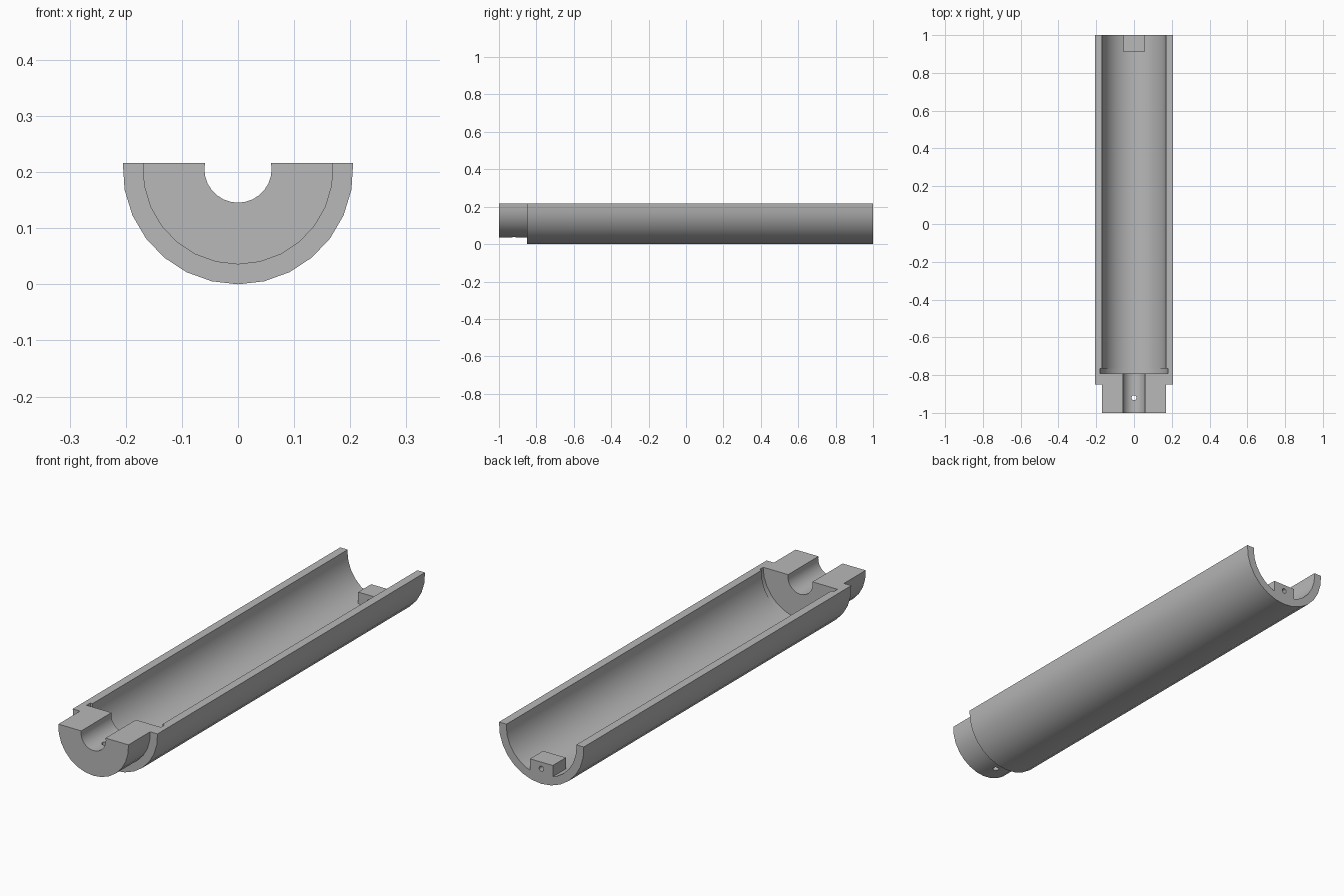
import bpy, bmesh, math
from mathutils import Matrix

cube = bpy.data.objects.get("Cube")
if cube:
    bpy.data.objects.remove(cube, do_unlink=True)

AXIS = 0.2055   # height of the tube axis
TOP = 0.216     # height of the flat split plane
STEPS = 14      # facets around each half arc

grey = bpy.data.materials.new("plain grey")
grey.use_nodes = True
color = (0.48, 0.48, 0.48, 1)
grey.diffuse_color = color
grey.node_tree.nodes["Principled BSDF"].inputs["Base Color"].default_value = color


def make_object(name, bm):
    bmesh.ops.recalc_face_normals(bm, faces=bm.faces)
    mesh = bpy.data.meshes.new(name)
    bm.to_mesh(mesh)
    bm.free()
    mesh.materials.append(grey)
    obj = bpy.data.objects.new(name, mesh)
    bpy.context.collection.objects.link(obj)
    return obj


def half_round(name, stations):
    """Loft half discs with a shared flat top along y."""
    bm = bmesh.new()
    rows = []
    for y, r in stations:
        end = math.pi / 2 + math.asin((TOP - AXIS) / r)
        angles = [end * (2 * i / STEPS - 1) for i in range(STEPS + 1)]
        rows.append([bm.verts.new((r * math.sin(a), y, AXIS - r * math.cos(a)))
                     for a in angles])
    for a, b in zip(rows, rows[1:]):
        for i in range(STEPS):
            bm.faces.new((a[i], a[i + 1], b[i + 1], b[i]))
    bm.faces.new(rows[0])
    bm.faces.new(rows[-1])
    bm.faces.new([r[0] for r in rows] + [r[-1] for r in reversed(rows)])
    return make_object(name, bm)


def rod(name, radius, start, end, z, sides, y=None):
    """Cylinder along y, or along z when a y position is given."""
    bm = bmesh.new()
    bmesh.ops.create_cone(bm, cap_ends=True, segments=sides, radius1=radius,
                          radius2=radius, depth=end - start)
    mid = (start + end) / 2
    if y is None:
        move = Matrix.Translation((0, mid, z)) @ Matrix.Rotation(math.pi / 2, 4, "X")
    else:
        move = Matrix.Translation((0, y, mid))
    bm.transform(move)
    return make_object(name, bm)


def box(name, low, high):
    bm = bmesh.new()
    bmesh.ops.create_cube(bm, size=1)
    for v in bm.verts:
        v.co = [h if c > 0 else l for c, l, h in zip(v.co, low, high)]
    return make_object(name, bm)


def combine(target, tool, operation):
    tool.hide_render = True
    mod = target.modifiers.new(tool.name, "BOOLEAN")
    mod.operation = operation
    mod.solver = "EXACT"
    mod.object = tool
    bpy.context.view_layer.objects.active = target
    bpy.ops.object.modifier_apply(modifier=mod.name)
    bpy.data.objects.remove(tool, do_unlink=True)


# Half tube with a narrower nose at the front
shell = half_round("half_tube_shell",
                   [(-1, 0.17), (-0.85, 0.17), (-0.85, AXIS), (1, AXIS)])

# Long cavity, shallow relief groove and nose bore
combine(shell, rod("cavity", 0.17, -0.79, 1.1, AXIS, 28), "DIFFERENCE")
combine(shell, rod("groove", 0.18, -0.7905, -0.765, TOP, 28), "DIFFERENCE")
combine(shell, rod("bore", 0.06, -1.1, -0.7, AXIS, 28), "DIFFERENCE")

# Screw hole through the bottom of the nose
combine(shell, rod("screw_hole", 0.013, -0.1, 0.2, 0, 16, y=-0.92), "DIFFERENCE")

# Drilled lug at the rear end
combine(shell, box("lug", (-0.055, 0.91, 0.02), (0.055, 1, 0.095)), "UNION")
combine(shell, rod("lug_hole", 0.011, 0.8, 1.1, 0.066, 16), "DIFFERENCE")

# Smooth curved walls, crisp edges
bpy.ops.object.select_all(action="DESELECT")
shell.select_set(True)
bpy.context.view_layer.objects.active = shell
bpy.ops.object.shade_smooth_by_angle(angle=math.radians(30))
